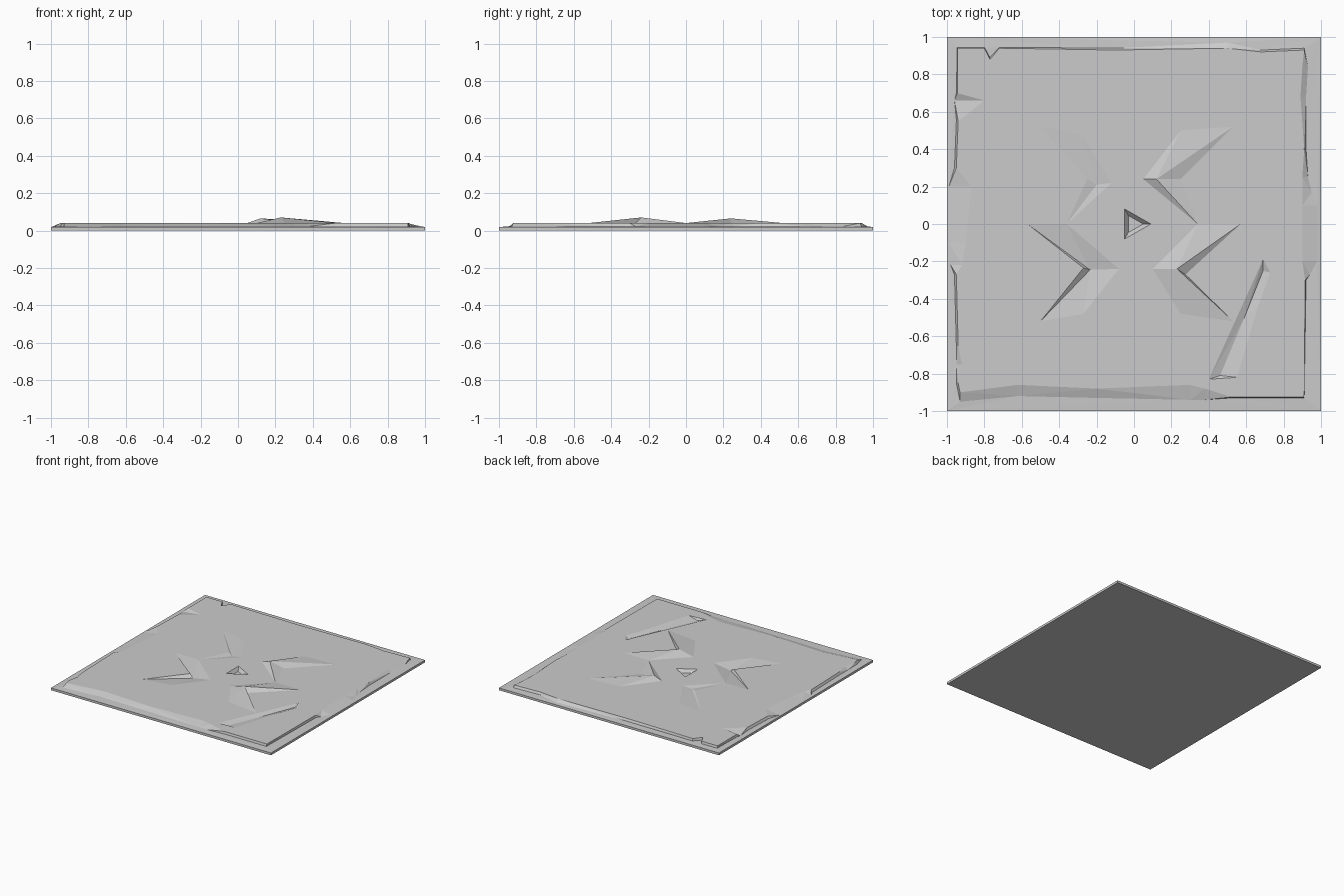
import bpy
import bmesh
from mathutils import Vector
from mathutils.geometry import delaunay_2d_cdt

TOP, LEDGE, OUTER = 0.04, 0.022, 0.019

if "Cube" in bpy.data.objects:
    bpy.data.objects.remove(bpy.data.objects["Cube"])

stone = bpy.data.materials.new("grey_stone")
stone.use_nodes = True
grey = (0.6, 0.6, 0.6, 1)
stone.diffuse_color = grey
stone.node_tree.nodes["Principled BSDF"].inputs["Base Color"].default_value = grey

points, edges = [], []


def add_line(coords, z, closed=True):
    """Add a chain of plan points at one height, joined by fixed creases."""
    first = len(points)
    points.extend((x, y, z) for x, y in coords)
    ids = list(range(first, len(points)))
    edges.extend(zip(ids, ids[1:]))
    if closed:
        edges.append((ids[-1], first))
    return ids


def add_peak(x, y, z, neighbours):
    """Add a raised or sunken corner with creases running to its neighbours."""
    points.append((x, y, z))
    edges.extend((len(points) - 1, n) for n in neighbours)


# Worn rim: position along the side, inset of the top edge, inset of its foot
front = [(-.93, .1, .05), (-.62, .14, .08), (-.2, .12, .07), (.3, .14, .06),
         (.38, .12, .06), (.52, .075, .07), (.91, .075, .07)]
right = [(-.3, .085, .08), (-.27, .2, .06), (-.2, .1, .02), (.1, .1, .02),
         (.17, .25, .05), (.25, .1, .07), (.4, .09, .08), (.68, .11, .08),
         (.84, .1, .07)]
back = [(.91, .07, .06), (.68, .08, .07), (.5, .06, .03), (-.1, .07, .06),
        (-.72, .06, .055), (-.77, .12, .11), (-.8, .06, .055),
        (-.945, .06, .055)]
left = [(.7, .055, .05), (.66, .2, .04), (.56, .34, .05), (.55, .06, .05),
        (.3, .05, .04), (.2, .13, .01), (-.1, .1, .01), (-.22, .08, .02),
        (-.27, .05, .04), (-.65, .06, .05), (-.75, .08, .05), (-.85, .06, .05)]
sides = [(front, lambda t, d: (t, d - 1)), (right, lambda t, d: (1 - d, t)),
         (back, lambda t, d: (t, 1 - d)), (left, lambda t, d: (d - 1, t))]


def rim(column):
    return [place(s[0], s[column]) for side, place in sides for s in side]


add_line([(-1, -1), (1, -1), (1, 1), (-1, 1)], OUTER)
add_line(rim(2), LEDGE)
add_line(rim(1), TOP)

# Raised zigzag
ridge = add_line([(.53, .52), (.25, .24), (.57, 0), (.275, -.27), (.53, -.52),
                  (.25, -.48), (.1, -.24), (.34, 0), (.05, .24), (.25, .5)], TOP)
add_peak(.12, .24, .065, [ridge[0], ridge[7]])
add_peak(.23, -.24, .07, [ridge[2], ridge[4]])

# Sunken zigzag
groove = add_line([(-.5, .52), (-.25, .24), (-.57, 0), (-.27, -.235),
                   (-.5, -.52), (-.27, -.48), (-.08, -.24), (-.36, 0),
                   (-.12, .22), (-.28, .48)], TOP)
add_peak(-.2, .21, .03, [groove[0]])
add_peak(-.235, -.245, .015, [groove[2], groove[4]])

# Triangular pit in the middle
add_line([(-.05, -.08), (.09, 0), (-.05, .08)], TOP)
add_line([(-.03, -.045), (.05, 0), (-.03, .045)], .015)

# Crack across the front corner
add_line([(.69, -.19), (.4, -.83), (.55, -.82), (.66, -.45), (.73, -.26)], TOP)
add_line([(.69, -.25), (.59, -.5), (.46, -.81)], .024, closed=False)

# Triangulate the relief, keeping every crease
plan = [Vector(p[:2]) for p in points]
verts, _, faces, origins, _, _ = delaunay_2d_cdt(plan, edges, [], 0, 1e-5)
bm = bmesh.new()
corners = [bm.verts.new((v.x, v.y, points[o[0]][2] if o else TOP))
           for v, o in zip(verts, origins)]
for f in faces:
    bm.faces.new([corners[i] for i in f])

# Outer walls and underside
border = [e for e in bm.edges if e.is_boundary]
walls = bmesh.ops.extrude_edge_only(bm, edges=border)["geom"]
for item in walls:
    if isinstance(item, bmesh.types.BMVert):
        item.co.z = 0
bmesh.ops.holes_fill(bm, edges=[e for e in bm.edges if e.is_boundary], sides=0)
bmesh.ops.recalc_face_normals(bm, faces=bm.faces[:])

mesh = bpy.data.meshes.new("stone_tile")
bm.to_mesh(mesh)
bm.free()
mesh.materials.append(stone)
tile = bpy.data.objects.new("stone_tile", mesh)
bpy.context.collection.objects.link(tile)
